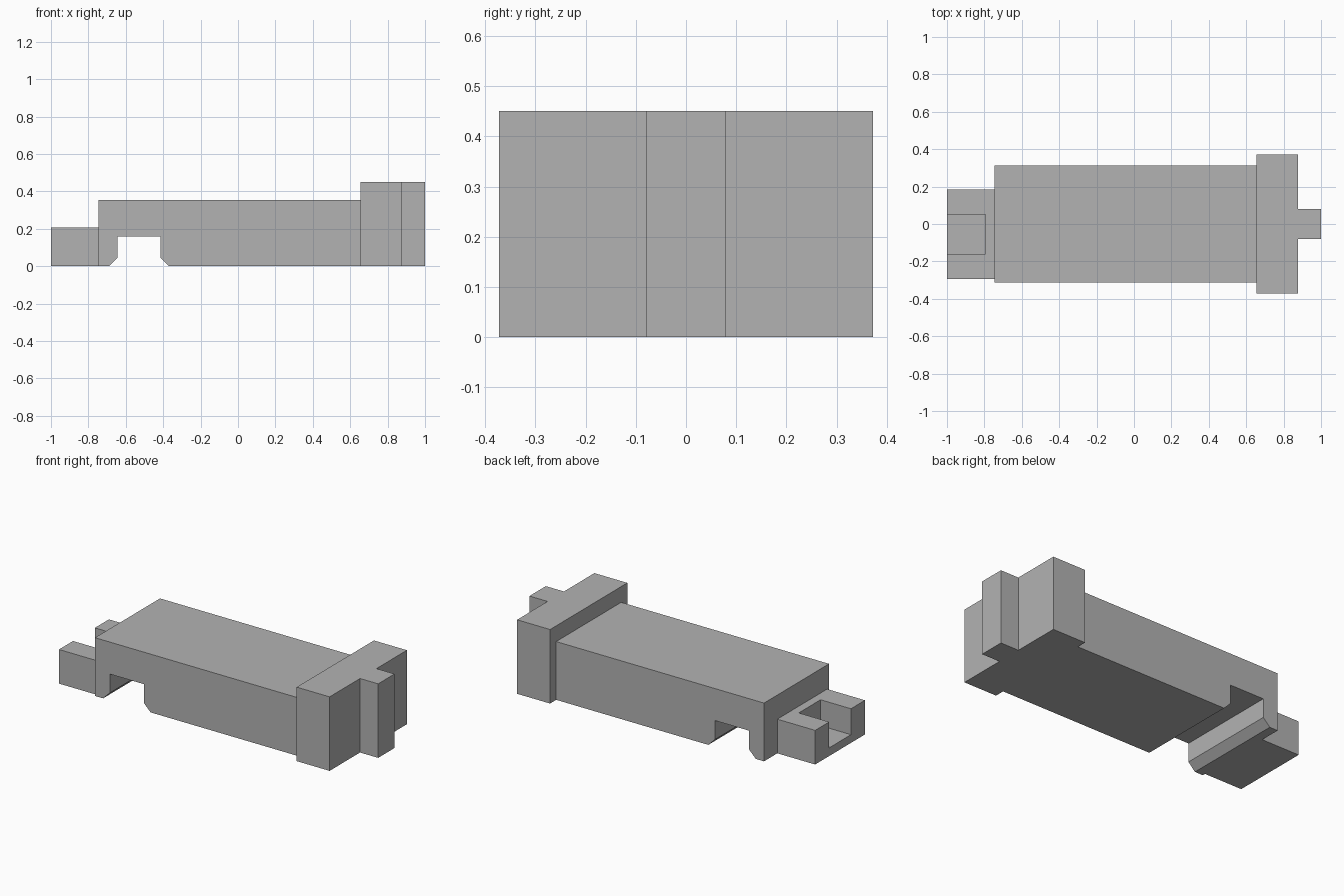
import bpy
import bmesh
from mathutils import Vector

cube = bpy.data.objects.get("Cube")
if cube:
    bpy.data.objects.remove(cube, do_unlink=True)

grey = bpy.data.materials.new("plain grey")
grey.use_nodes = True
GREY = (0.45, 0.45, 0.45, 1)
grey.diffuse_color = GREY
grey.node_tree.nodes["Principled BSDF"].inputs["Base Color"].default_value = GREY


def prism(name, outline, sweep):
    """Extrude a closed 3D outline along the sweep vector."""
    bm = bmesh.new()
    face = bm.faces.new([bm.verts.new(p) for p in outline])
    new = bmesh.ops.extrude_face_region(bm, geom=[face])["geom"]
    verts = [v for v in new if isinstance(v, bmesh.types.BMVert)]
    bmesh.ops.translate(bm, verts=verts, vec=Vector(sweep))
    bmesh.ops.recalc_face_normals(bm, faces=bm.faces)
    mesh = bpy.data.meshes.new(name)
    bm.to_mesh(mesh)
    bm.free()
    mesh.materials.append(grey)
    obj = bpy.data.objects.new(name, mesh)
    bpy.context.collection.objects.link(obj)
    return obj


def box(name, x0, x1, y0, y1, z0, z1):
    corners = [(x0, y0, z0), (x1, y0, z0), (x1, y1, z0), (x0, y1, z0)]
    return prism(name, corners, (0, 0, z1 - z0))


# Main body: side profile with a chamfered slot across the underside
BODY_START, BODY_END, BODY_HALF, BODY_TOP = -0.745, 0.656, 0.313, 0.355
SLOT_TOP, CHAMFER = 0.16, 0.045
slot_l, slot_r = -0.645, -0.415
profile = [(BODY_START, 0), (slot_l - CHAMFER, 0), (slot_l, CHAMFER),
           (slot_l, SLOT_TOP), (slot_r, SLOT_TOP), (slot_r, CHAMFER),
           (slot_r + CHAMFER, 0), (BODY_END, 0),
           (BODY_END, BODY_TOP), (BODY_START, BODY_TOP)]
prism("main_body", [(x, -BODY_HALF, z) for x, z in profile], (0, 2 * BODY_HALF, 0))

# Wide head with a narrow upright key on its end
half_plan = [(BODY_END, 0.372), (0.878, 0.372), (0.878, 0.079), (1, 0.079)]
plan = half_plan + [(x, -y) for x, y in reversed(half_plan)]
prism("head_with_key", [(x, y, 0) for x, y in plan], (0, 0, 0.451))

# Offset end block with an open pocket
block = box("end_block", -1, BODY_START, -0.295, 0.185, 0, 0.208)
cutter = box("pocket_cutter", -1.1, -0.795, -0.16, 0.05, 0.05, 0.3)
cutter.hide_render = True
cut = block.modifiers.new("pocket", 'BOOLEAN')
cut.operation = 'DIFFERENCE'
cut.solver = 'EXACT'
cut.object = cutter
bpy.context.view_layer.objects.active = block
bpy.ops.object.modifier_apply(modifier=cut.name)
bpy.data.objects.remove(cutter, do_unlink=True)
